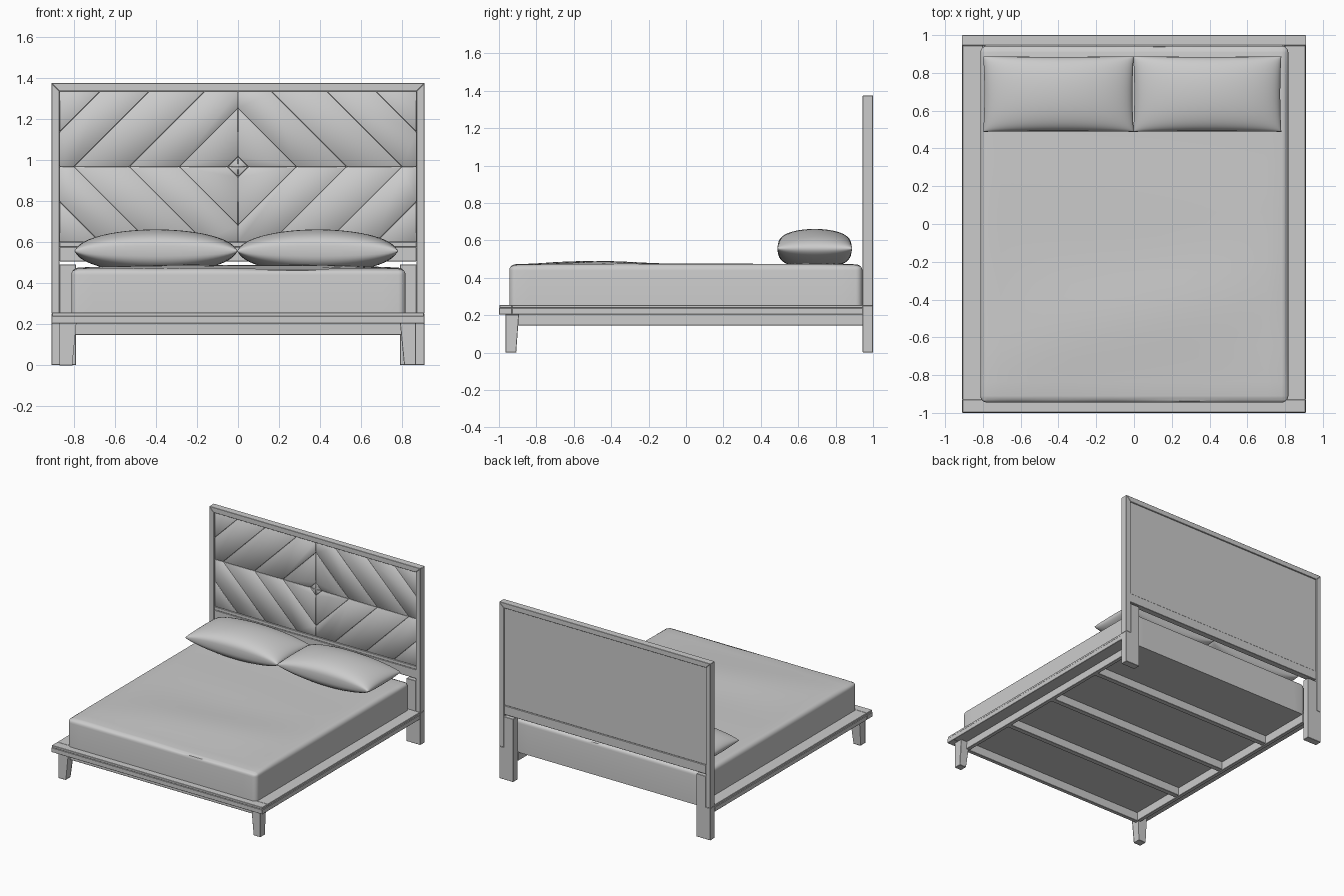
import bpy, bmesh, math
from mathutils import Vector

if "Cube" in bpy.data.objects:
    bpy.data.objects.remove(bpy.data.objects["Cube"])

grey = bpy.data.materials.new("plain_grey")
grey.use_nodes = True
COLOR = (0.6, 0.6, 0.6, 1)
grey.diffuse_color = COLOR
grey.node_tree.nodes["Principled BSDF"].inputs["Base Color"].default_value = COLOR


def finish(name, bm, angle=30):
    bmesh.ops.recalc_face_normals(bm, faces=bm.faces)
    mesh = bpy.data.meshes.new(name)
    bm.to_mesh(mesh)
    bm.free()
    mesh.materials.append(grey)
    obj = bpy.data.objects.new(name, mesh)
    bpy.context.collection.objects.link(obj)
    bpy.ops.object.select_all(action='DESELECT')
    obj.select_set(True)
    bpy.context.view_layer.objects.active = obj
    bpy.ops.object.shade_smooth_by_angle(angle=math.radians(angle))
    return obj


def add_box(bm, lo, hi):
    verts = bmesh.ops.create_cube(bm, size=1)["verts"]
    for v in verts:
        v.co = [(a + b) / 2 + c * (b - a) for a, b, c in zip(lo, hi, v.co)]
    return verts


def chamfer(bm, offset):
    bmesh.ops.bevel(bm, geom=bm.edges[:], offset=offset, segments=1,
                    affect='EDGES', clamp_overlap=True)


def box(name, lo, hi, bevel=0.002):
    bm = bmesh.new()
    add_box(bm, lo, hi)
    chamfer(bm, bevel)
    return finish(name, bm)


def board(name, outline, y0, y1, bevel=0.002):
    """Outline in x and z, given thickness along y."""
    bm = bmesh.new()
    face = bm.faces.new([bm.verts.new((x, y0, z)) for x, z in outline])
    new = bmesh.ops.extrude_face_region(bm, geom=[face])["geom"]
    for v in new:
        if isinstance(v, bmesh.types.BMVert):
            v.co.y = y1
    chamfer(bm, bevel)
    return finish(name, bm)


# headboard sizes
W, IN, TOP, ITOP = 0.91, 0.87, 1.375, 1.335
BACK, FRONT = 1.0, 0.945
MID, HALF = 0.967, 0.367

# headboard frame with mitred corners
board("headboard_top_rail", [(-W, TOP), (W, TOP), (IN, ITOP), (-IN, ITOP)], FRONT, BACK)
for side, s in (("left", 1), ("right", -1)):
    board(side + "_headboard_post",
          [(s * W, 0.25), (s * W, TOP), (s * IN, ITOP), (s * IN, 0.25)], FRONT, BACK)
    # back leg, notched around the post
    board(side + "_back_leg",
          [(s * 0.79, 0), (s * W, 0), (s * W, 0.25), (s * IN, 0.25),
           (s * IN, 0.49), (s * 0.79, 0.49)], FRONT, BACK)
box("headboard_bottom_rail", (-IN, FRONT + 0.005, 0.505), (IN, BACK - 0.003, 0.575))
box("headboard_ledge", (-IN, FRONT + 0.008, 0.575), (IN, BACK - 0.01, 0.6))
box("headboard_back_panel", (-IN, 0.972, 0.577), (IN, 0.992, ITOP), 0.001)

# chevron planks: concentric diamond rings, one plank per quadrant
RINGS = [0, 0.05, 0.285, 0.53, 0.8, 1.04, 1.3]
GAP = 0.0006
diag = Vector((1, 0, 1)).normalized()
bm = bmesh.new()
for r0, r1 in zip(RINGS, RINGS[1:]):
    for sx in (1, -1):
        for sz in (1, -1):
            part = bmesh.new()
            add_box(part, (0.0003, 0.956, 0.0003), (IN, 0.98, HALF))
            for r, keep in ((r0 + GAP, 1), (r1 - GAP, -1)):
                cut = bmesh.ops.bisect_plane(
                    part, geom=part.verts[:] + part.edges[:] + part.faces[:],
                    plane_co=(r, 0, 0), plane_no=diag * keep, clear_inner=True)
                rim = [e for e in cut["geom_cut"] if isinstance(e, bmesh.types.BMEdge)]
                if rim:
                    bmesh.ops.holes_fill(part, edges=rim)
            chamfer(part, 0.003)
            for v in part.verts:
                v.co.x *= sx
                v.co.z = MID + sz * v.co.z
            temp = bpy.data.meshes.new("plank")
            part.to_mesh(temp)
            part.free()
            bm.from_mesh(temp)
            bpy.data.meshes.remove(temp)
finish("headboard_planks", bm, 60)

# platform rails: thin cap above a thicker board
for name, z0, z1, inset in (("board", 0.203, 0.238, 0.0), ("cap", 0.238, 0.255, 0.003)):
    w = W - inset
    box("foot_rail_" + name, (-w, -1 + inset, z0), (w, -0.93, z1))
    for side, s in (("left", 1), ("right", -1)):
        x0, x1 = sorted((s * 0.8, s * w))
        box(side + "_rail_" + name, (x0, -0.93, z0), (x1, FRONT, z1))

# aprons and upright cross slats reaching up to the mattress
box("foot_apron", (-0.8, -0.93, 0.146), (0.8, -0.9, 0.22))
for side, s in (("left", 1), ("right", -1)):
    x0, x1 = sorted((s * 0.785, s * 0.815))
    box(side + "_apron", (x0, -0.9, 0.146), (x1, FRONT, 0.22))
for i in range(3):
    y = -0.455 + 0.485 * i
    box("cross_slat_%d" % (i + 1), (-0.785, y - 0.02, 0.15), (0.785, y + 0.02, 0.22))

# tapered front legs
for side, s in (("left", 1), ("right", -1)):
    bm = bmesh.new()
    for v in add_box(bm, (0.79, -0.965, 0), (0.868, -0.893, 0.204)):
        if v.co.z < 0.1:
            v.co.x = max(v.co.x, 0.81)
            v.co.y = min(v.co.y, -0.908)
        v.co.x *= s
    chamfer(bm, 0.002)
    finish(side + "_front_leg", bm)

# mattress: rounded block sunk between the rails, with a gently rumpled top
bm = bmesh.new()
add_box(bm, (-0.813, -0.945, 0.212), (0.817, 0.943, 0.474))
upright = [e for e in bm.edges if abs(e.verts[0].co.z - e.verts[1].co.z) > 0.1]
rim = [e for e in bm.edges if min(v.co.z for v in e.verts) > 0.4]
bmesh.ops.bevel(bm, geom=upright + rim, offset=0.035, segments=5, profile=0.5, affect='EDGES')
for axis, n, reach in ((0, 24, 0.77), (1, 28, 0.9)):
    no = Vector((axis == 0, axis == 1, 0))
    for i in range(1, n):
        bmesh.ops.bisect_plane(bm, geom=bm.verts[:] + bm.edges[:] + bm.faces[:],
                               plane_co=no * reach * (2 * i / n - 1), plane_no=no)
for v in bm.verts:
    x, y, z = v.co
    if z > 0.46:
        swell = 0.013 * math.exp(-((y + 0.5 - 0.25 * x) / 0.25) ** 2)
        ripple = 0.003 * math.sin(5 * x + 7 * y) * math.cos(4 * x - 3 * y)
        fade = max(0, 1 - (x / 0.8) ** 4)
        v.co.z += (swell + ripple) * fade - 0.005 * max(0, abs(y) - 0.7) / 0.24
finish("mattress", bm, 50)


# pillows: two full domed sheets meeting at a seam, with pinched corners
def pillow(name, cx, half_x):
    bm = bmesh.new()
    n = 32
    for sign, height in ((1, 0.105), (-1, 0.083)):
        verts = bmesh.ops.create_grid(bm, x_segments=n, y_segments=n, size=1)["verts"]
        for v in verts:
            u = math.sin(v.co.x * math.pi / 2)
            w = math.sin(v.co.y * math.pi / 2)
            fu, fw = max(0, 1 - u * u), max(0, 1 - w * w)
            dome = fu ** 0.52 * fw ** 0.32
            if sign < 0:
                dome = min(1, dome * 1.3)
            v.co = (cx + half_x * u * (1 - 0.015 * fw),
                    0.688 + 0.2 * w * (1 - 0.015 * fu),
                    0.556 + sign * height * dome)
    bmesh.ops.remove_doubles(bm, verts=bm.verts[:], dist=0.0005)
    finish(name, bm, 70)


pillow("right_pillow", -0.4, 0.398)
pillow("left_pillow", 0.388, 0.392)
